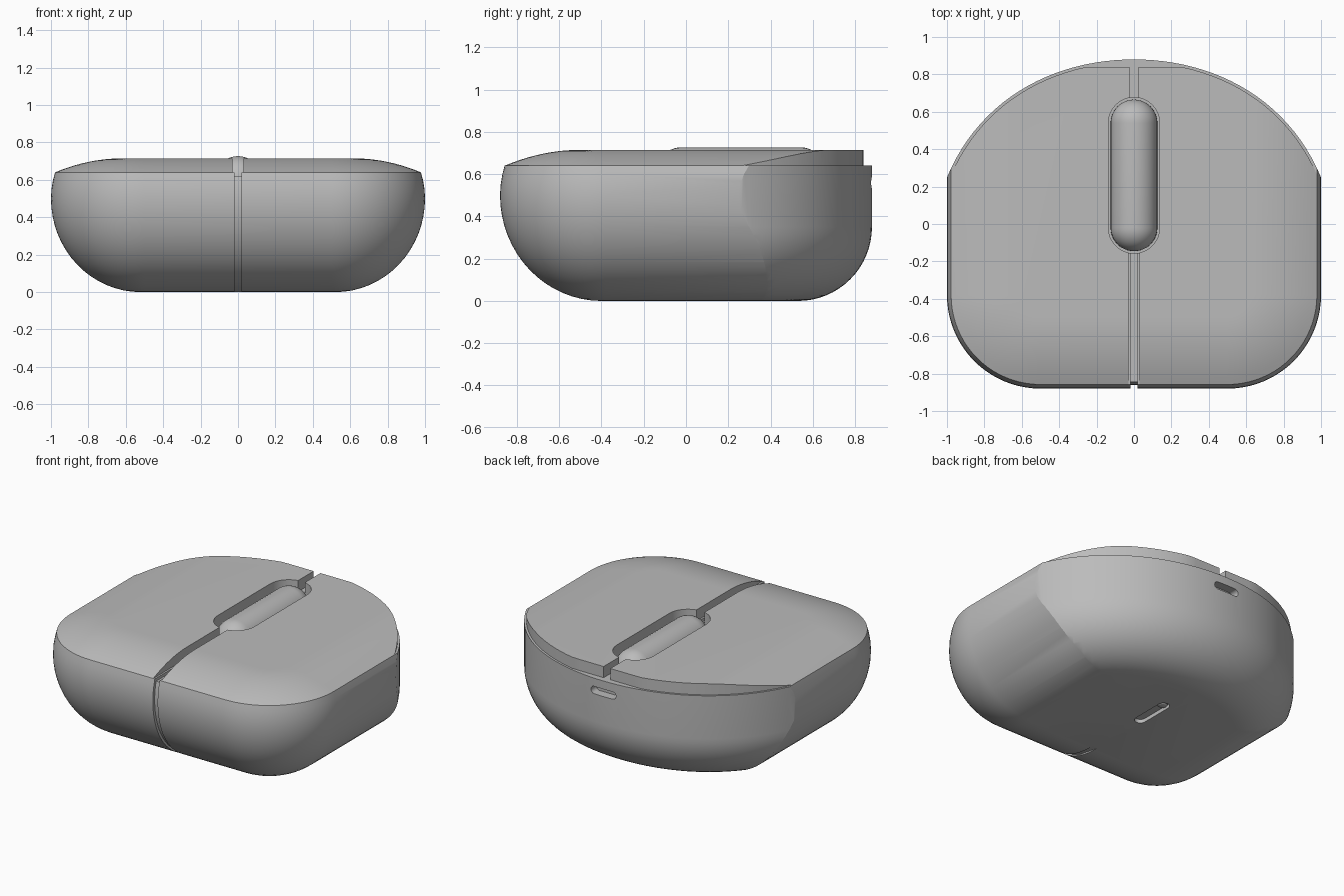
import bpy, bmesh
from math import sin, cos, pi, sqrt, radians

if "Cube" in bpy.data.objects:
    bpy.data.objects.remove(bpy.data.objects["Cube"], do_unlink=True)

grey = bpy.data.materials.new("mid_grey")
grey.use_nodes = True
grey.diffuse_color = (0.5, 0.5, 0.5, 1)
grey.node_tree.nodes["Principled BSDF"].inputs["Base Color"].default_value = (0.5, 0.5, 0.5, 1)

RIM = 0.64      # height of the seam between shell and cover
TOP = 0.715     # top of the cover


def loft(name, rings):
    """Closed solid through rings of equal point count."""
    bm = bmesh.new()
    rows = [[bm.verts.new(p) for p in ring] for ring in rings]
    n = len(rows[0])
    for a, b in zip(rows, rows[1:]):
        for i in range(n):
            j = (i + 1) % n
            bm.faces.new((a[i], a[j], b[j], b[i]))
    bm.faces.new(rows[0][::-1])
    bm.faces.new(rows[-1])
    bmesh.ops.recalc_face_normals(bm, faces=bm.faces)
    mesh = bpy.data.meshes.new(name)
    bm.to_mesh(mesh)
    bm.free()
    mesh.materials.append(grey)
    obj = bpy.data.objects.new(name, mesh)
    bpy.context.collection.objects.link(obj)
    return obj


def combine(obj, other, operation):
    """Apply a boolean and discard the helper solid."""
    mod = obj.modifiers.new("cut", "BOOLEAN")
    mod.operation, mod.object, mod.solver = operation, other, "EXACT"
    bpy.context.view_layer.objects.active = obj
    bpy.ops.object.modifier_apply(modifier=mod.name)
    bpy.data.objects.remove(other, do_unlink=True)


def at(outline, z):
    return [(x, y, z) for x, y in outline]


def front_outline(inset):
    """Straight sides and rounded front corners, open-ended to the rear."""
    r, steps = 0.5 - inset, 20
    pts = [(-1 + inset, 1.4)]
    for cx, start in ((-0.5, pi), (0.5, 1.5 * pi)):
        for k in range(steps + 1):
            a = start + k / steps * pi / 2
            pts.append((cx + r * cos(a), -0.38 + r * sin(a)))
    return pts + [(1 - inset, 1.4)]


def rear_outline(inset, limit=2):
    """Broad rear arc, running straight forward past the front."""
    steps, pts = 64, []
    for k in range(steps + 1):
        t = -pi / 2 + k / steps * pi
        r = 1.088 - inset + 0.02 * sin(2 * t) ** 2
        pts.append((r * sin(t), min(limit, -0.208 + r * cos(t))))
    return [(pts[0][0], -1.3)] + pts + [(pts[-1][0], -1.3)]


def side_inset(z):
    if z > 0.5:
        return 0.022 * ((z - 0.5) / (RIM - 0.5)) ** 2
    return 0.48 * (1 - sqrt(max(0, 1 - ((0.5 - z) / 0.5) ** 2)))


def pill_outline(half_width, y0, y1):
    steps = 16
    return ([(half_width * cos(k / steps * pi), y1 + half_width * sin(k / steps * pi)) for k in range(steps + 1)]
            + [(-half_width * cos(k / steps * pi), y0 - half_width * sin(k / steps * pi)) for k in range(steps + 1)])


def prism(outline, z0, z1):
    return loft("cutter", [at(outline, z0), at(outline, z1)])


def box(x, y0, y1, z0, z1):
    return prism([(-x, y0), (x, y0), (x, y1), (-x, y1)], z0, z1)


# Lower shell: rounded front and sides, trimmed by the rear arc
heights = [0.5 * (1 - cos(k / 16 * pi / 2)) for k in range(17)] + [0.55, 0.6, RIM]
shell = loft("lower_shell", [at(front_outline(side_inset(z)), z) for z in heights])
rear_rings = []
for k in range(17):
    a = k / 16 * pi / 2
    rear_rings.append(at(rear_outline(0.35 * (1 - sin(a))), 0.35 * (1 - cos(a))))
rear_rings[0] = at(rear_outline(0.35), 0)
rear_rings.append(at(rear_outline(0), 0.8))
combine(shell, loft("rear_trim", rear_rings), "INTERSECT")

# Top cover: shallow crown, set in from the rear edge
cover_rings = [at(front_outline(0.03), 0.625), at(front_outline(0.022), RIM)]
for k in range(1, 11):
    u = 1 - k / 10
    cover_rings.append(at(front_outline(0.382 - 0.36 * u), TOP - (TOP - RIM) * u * u))
cover = loft("top_cover", cover_rings)
combine(cover, prism(rear_outline(0.014, 0.84), 0.5, 0.9), "INTERSECT")

# Centre slots and scroll well in the cover
combine(cover, box(0.03, -1, 0, 0.5, 0.9), "DIFFERENCE")
combine(cover, box(0.025, 0.6, 1, 0.5, 0.9), "DIFFERENCE")
well = pill_outline(0.137, -0.02, 0.54)
combine(cover, prism(well, 0.5, 0.9), "DIFFERENCE")
combine(shell, prism(well, 0.58, 0.9), "DIFFERENCE")

# Narrow groove down the front of the shell
groove = [(-0.1, 0.9), (-0.1, 0.62)]
groove += [(-0.86 + side_inset(0.62 * k / 24), 0.62 * k / 24) for k in range(24, -1, -1)]
groove += [(-0.38, -0.1), (-1.1, -0.1), (-1.1, 0.9)]
combine(shell, loft("cutter", [[(x, y, z) for y, z in groove] for x in (-0.018, 0.018)]), "DIFFERENCE")

# Charging port at the rear
port = pill_outline(0.025, -0.068, 0.068)
combine(shell, loft("cutter", [[(b, y, 0.56 + a) for a, b in port] for y in (0.82, 1)]), "DIFFERENCE")

# Sensor recess and lens underneath
combine(shell, prism(pill_outline(0.037, 0.06, 0.28), -0.1, 0.025), "DIFFERENCE")
lens_rings = []
for z, r in ((0.04, 0.03), (0.012, 0.03), (0.006, 0.024), (0.003, 0.012)):
    lens_rings.append([(r * cos(k * pi / 12), 0.27 + r * sin(k * pi / 12), z) for k in range(24)])
lens = loft("sensor_lens", lens_rings)

# Touch scroll strip: long capsule in the well
strip_rings = []
for y, start in ((-0.02, -pi / 2), (0.54, 0)):
    for k in range(13):
        a = start + k / 12 * pi / 2
        r = max(0.125 * cos(a), 0.001)
        strip_rings.append([(r * cos(j * pi / 16), y + 0.125 * sin(a), 0.602 + r * sin(j * pi / 16))
                            for j in range(32)])
strip = loft("scroll_strip", strip_rings)

# Smooth shading with crisp edges
for obj in (shell, cover, lens, strip):
    bpy.ops.object.select_all(action="DESELECT")
    obj.select_set(True)
    bpy.context.view_layer.objects.active = obj
    bpy.ops.object.shade_smooth_by_angle(angle=radians(25))
